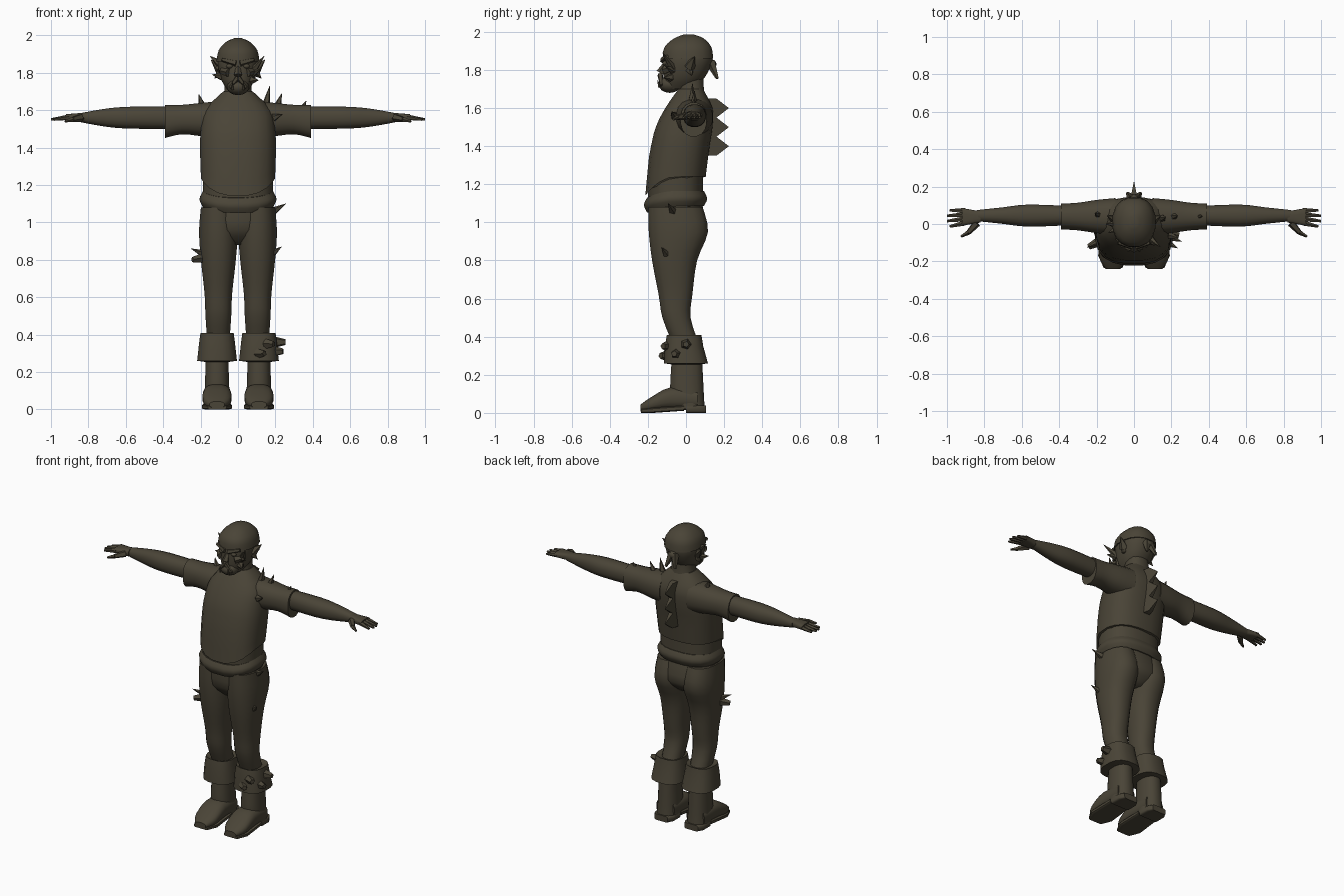
import bpy, bmesh, math
from mathutils import Vector

if "Cube" in bpy.data.objects:
    bpy.data.objects.remove(bpy.data.objects["Cube"])

material = bpy.data.materials.new("dark olive brown")
material.use_nodes = True
color = (.068, .058, .038, 1)
material.diffuse_color = color
material.node_tree.nodes["Principled BSDF"].inputs["Base Color"].default_value = color


def finish(name, bm, offset=(0, 0, 0), side=1):
    """Place the mesh, mirror it for the right side and shade it."""
    for vert in bm.verts:
        vert.co += Vector(offset)
        vert.co.x *= side
    bmesh.ops.recalc_face_normals(bm, faces=bm.faces)
    mesh = bpy.data.meshes.new(name)
    bm.to_mesh(mesh)
    bm.free()
    mesh.materials.append(material)
    part = bpy.data.objects.new(name, mesh)
    bpy.context.collection.objects.link(part)
    bpy.ops.object.select_all(action='DESELECT')
    part.select_set(True)
    bpy.context.view_layer.objects.active = part
    bpy.ops.object.shade_smooth_by_angle(angle=math.radians(40))


def spline(rings, steps):
    """Insert rounded in-between rings along the given ones."""
    rings = [Vector(ring) for ring in rings]
    padded = [rings[0]] + rings + [rings[-1]]
    result = []
    for before, start, end, after in zip(padded, padded[1:], padded[2:], padded[3:]):
        for step in range(steps):
            t = step / steps
            pull_in, pull_out = (end - before) / 2, (after - start) / 2
            blend = t * t * (3 - 2 * t)
            result.append(start.lerp(end, blend) + pull_in * t * (1 - t) ** 2
                          - pull_out * t * t * (1 - t))
    return result + [rings[-1]]


def loft(name, axis, rings, offset=(0, 0, 0), side=1, steps=3, power=2.3, sides=16, droop=None):
    """Skin rounded sections; a ring is (position, shift, first radius, second radius)."""
    bm = bmesh.new()
    loops = []
    for position, shift, first, second in spline(rings, steps):
        loop = []
        for i in range(sides):
            angle = math.tau * (i + .5) / sides
            u, v = (math.copysign(abs(w) ** (2 / power), w)
                    for w in (math.cos(angle), math.sin(angle)))
            a, b = u * first, v * second + shift
            point = {"z": (a, b, position), "x": (position, a, b), "y": (a, position, b)}[axis]
            vert = bm.verts.new(point)
            if droop:
                vert.co.z -= droop(position) * max(0, -v) ** 2
            loop.append(vert)
        loops.append(loop)
    for low, high in zip(loops, loops[1:]):
        for i in range(sides):
            bm.faces.new((low[i - 1], low[i], high[i], high[i - 1]))
    bm.faces.new(loops[0])
    bm.faces.new(loops[-1])
    finish(name, bm, offset, side)


def spike(name, start, end, base, tip=.001, side=1, sides=5):
    start, end = Vector(start), Vector(end)
    bm = bmesh.new()
    bmesh.ops.create_cone(bm, cap_ends=True, segments=sides, radius1=base, radius2=tip,
                          depth=(end - start).length)
    turn = Vector((0, 0, 1)).rotation_difference(end - start).to_matrix()
    bmesh.ops.transform(bm, matrix=turn.to_4x4(), verts=bm.verts)
    finish(name, bm, (start + end) / 2, side)


def ball(name, center, scale, side=1):
    bm = bmesh.new()
    bmesh.ops.create_uvsphere(bm, u_segments=12, v_segments=8, radius=1)
    bmesh.ops.scale(bm, verts=bm.verts, vec=scale)
    finish(name, bm, center, side)


def band(name, bottom, top, width, depth, bulge):
    """Waist band that sags at the front."""
    rings = [(bottom, -.055, width, depth),
             ((bottom + top) / 2, -.055, width + bulge, depth + bulge),
             (top, -.055, width, depth)]
    loft(name, "z", rings, power=2.5, sides=20, droop=lambda z: .035)


# Torso and clothing at the waist
loft("shirt", "z", [(1.24, -.055, .2, .16), (1.4, -.03, .205, .155), (1.5, -.01, .2, .15),
                    (1.6, .015, .18, .125), (1.7, .025, .08, .065)],
     power=2.5, sides=20, droop=lambda z: max(0, 1.34 - z))
band("undershirt", 1.1, 1.25, .19, .145, 0)
band("belt", 1.085, 1.165, .19, .15, .018)
loft("trouser_seat", "z", [(.88, -.04, .08, .08), (.96, -.04, .19, .15), (1.1, -.055, .19, .14)])

# Neck, head and head scarf
loft("neck", "z", [(1.64, .025, .095, .08), (1.7, .025, .075, .07), (1.8, .02, .07, .07)])
loft("skull", "z", [(1.7, -.04, .05, .07), (1.76, -.01, .09, .11),
                    (1.85, .01, .11, .13), (1.9, .01, .1, .12)])
loft("head_scarf", "z", [(1.86, .01, .117, .135), (1.92, .01, .105, .125),
                         (1.965, .015, .065, .08), (1.985, .015, .02, .03)])
ball("jaw", (0, -.085, 1.725), (.06, .06, .045))
ball("scarf_knot", (0, .135, 1.83), (.035, .025, .025))
spike("nose", (0, -.11, 1.83), (0, -.135, 1.785), .012, .022)

# Fin on the back: zigzag outline, thinning toward the tips
bm = bmesh.new()
outline = [(.1, 1.65)] + [(.225 if k % 2 else .16, 1.65 - .05 * k) for k in range(7)] + [(.1, 1.35)]
plates = [[bm.verts.new((s * (.23 - y) / 5, y, z)) for y, z in outline] for s in (-1, 1)]
for plate in plates:
    bm.faces.new(plate)
for i in range(len(outline)):
    bm.faces.new((plates[0][i - 1], plates[0][i], plates[1][i], plates[1][i - 1]))
finish("back_fin", bm)

for side, word in ((1, "left_"), (-1, "right_")):
    # Face details
    ball(word + "eye", (.045, -.11, 1.835), (.018, .014, .012), side)
    spike(word + "brow", (.01, -.12, 1.85), (.085, -.1, 1.87), .018, .01, side)
    spike(word + "cheek", (.05, -.11, 1.8), (.09, -.07, 1.81), .024, .015, side)
    spike(word + "upper_lip", (0, -.135, 1.775), (.045, -.13, 1.72), .016, .007, side)
    spike(word + "tusk", (.03, -.14, 1.71), (.03, -.15, 1.75), .008, side=side)
    spike(word + "ear", (.095, .02, 1.82), (.145, .045, 1.87), .032, side=side)
    spike(word + "ear_lobe", (.095, .02, 1.8), (.125, .03, 1.77), .022, side=side)
    spike(word + "scarf_tail", (.01, .13, 1.84), (.035, .165, 1.755), .028, .008, side)

    # Sleeve and arm
    loft(word + "sleeve", "x", [(.1, 0, .1, .1), (.2, 0, .09, .09), (.3, 0, .075, .08),
                                (.39, -.01, .07, .09)], (0, .04, 1.55), side)
    loft(word + "arm", "x", [(.3, 0, .05, .06), (.56, 0, .06, .06), (.7, 0, .045, .05),
                             (.84, 0, .03, .025)], (0, .045, 1.56), side)

    # Hand: palm, four fingers and a bent thumb
    loft(word + "palm", "x", [(.82, 0, .03, .025), (.92, 0, .048, .017)],
         (0, .038, 1.562), side, power=3)
    for i in range(4):
        y = .005 + .022 * i
        length = .08 if i in (0, 3) else .095
        spike(word + "finger", (.905, y, 1.562), (.905 + length, y * 1.3 - .02, 1.55),
              .015, .007, side)
    knuckle = (.885, -.045, 1.55)
    spike(word + "thumb", (.84, .005, 1.56), knuckle, .022, .014, side)
    spike(word + "thumb_tip", knuckle, (.925, -.067, 1.54), .014, .006, side)

    # Trouser leg, boot cuff and boot
    hip, ankle = (.105, 0, 0), (.112, 0, 0)
    loft(word + "trouser_leg", "z", [(.36, 0, .06, .07), (.5, -.05, .07, .075),
                                     (.62, -.055, .075, .09), (.8, -.06, .095, .12),
                                     (.95, -.04, .105, .158), (1.08, -.055, .095, .145)],
         hip, side)
    loft(word + "boot_cuff", "z", [(.4, -.01, .065, .07), (.41, -.01, .09, .092),
                                   (.35, -.01, .098, .102), (.26, 0, .108, .117),
                                   (.255, 0, .07, .08)], ankle, side, steps=1, power=2.6)
    loft(word + "boot_shaft", "z", [(.02, .02, .07, .08), (.1, .005, .067, .09),
                                    (.3, .005, .06, .08)], ankle, side)
    loft(word + "boot_foot", "y", [(-.24, .025, .04, .018), (-.18, .047, .075, .038),
                                   (-.08, .075, .076, .06), (.06, .07, .068, .055)],
         ankle, side, power=2.6)
    loft(word + "sole", "y", [(-.235, .01, .05, .01), (-.17, .014, .08, .014),
                              (-.01, .025, .072, .014)], ankle, side, steps=1, power=6)
    loft(word + "heel", "y", [(0, .02, .07, .02), (.07, .02, .07, .02), (.105, .02, .05, .02)],
         ankle, side, steps=1, power=6)


def growth(part, base, length, lift, blunt=0):
    """Thorn or barnacle that points away from the body's middle and up."""
    base = Vector(base)
    outward = Vector((base.x, base.y, 0)).normalized()
    end = base + outward * length + Vector((0, 0, lift))
    spike(part, base, end, .022 + blunt / 2, .001 + blunt)


# Thorns, mostly on the left side
growth("shoulder_thorn", (.15, .03, 1.63), .02, .1)
growth("shoulder_thorn", (.21, .04, 1.62), .025, .07)
growth("shoulder_thorn", (.34, .04, 1.6), .025, .05)
growth("shoulder_thorn", (-.19, .05, 1.62), .02, .065)
growth("chest_thorn", (.19, -.06, 1.56), .05, .02)
growth("face_thorn", (.08, -.07, 1.81), .08, .08)
growth("face_thorn", (.08, -.07, 1.8), .06, .02)
growth("face_thorn", (.075, -.08, 1.76), .05, 0)
growth("face_thorn", (-.09, -.03, 1.78), .05, .01)
growth("face_thorn", (-.1, 0, 1.85), .05, .04)
growth("hip_thorn", (.19, -.07, 1.06), .07, .04)
growth("thigh_thorn", (.18, -.1, .83), .06, .04)
growth("thigh_thorn", (-.18, -.09, .83), .08, .03)

# Blunt barnacles on the thigh and the left boot cuff
growth("thigh_barnacle", (-.18, -.09, .81), .07, -.01, .015)
for angle, height in ((0, .36), (-30, .31), (-70, .35), (-100, .3)):
    turn = math.radians(angle)
    growth("cuff_barnacle", (.12 + math.cos(turn) / 12, math.sin(turn) / 10, height),
           .05, 0, .015)
